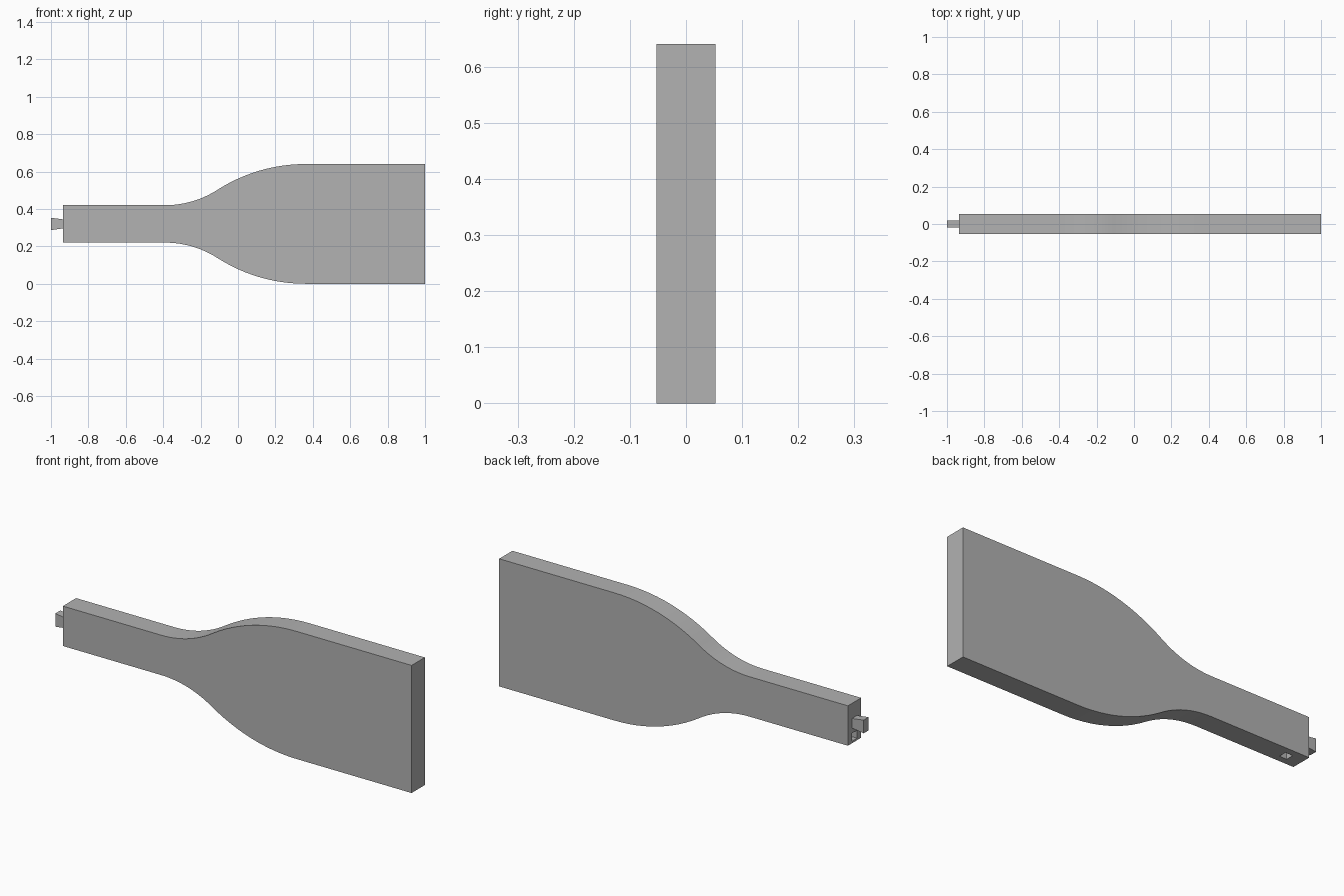
import bpy, bmesh, math

cube = bpy.data.objects.get("Cube")
if cube:
    bpy.data.objects.remove(cube, do_unlink=True)

MID = 0.32        # height of the long axis
HALF = 0.0525     # half thickness of the board

grey = bpy.data.materials.new("plain_grey")
grey.use_nodes = True
colour = (0.445, 0.445, 0.445, 1)
grey.diffuse_color = colour
grey.node_tree.nodes["Principled BSDF"].inputs["Base Color"].default_value = colour


def extrude_profile(name, profile, half):
    """Solid from an (x, z) outline, extruded evenly in y."""
    bm = bmesh.new()
    face = bm.faces.new([bm.verts.new((x, -half, z)) for x, z in profile])
    new = bmesh.ops.extrude_face_region(bm, geom=[face])["geom"]
    verts = [v for v in new if isinstance(v, bmesh.types.BMVert)]
    bmesh.ops.translate(bm, verts=verts, vec=(0, 2 * half, 0))
    bmesh.ops.recalc_face_normals(bm, faces=bm.faces)
    mesh = bpy.data.meshes.new(name)
    bm.to_mesh(mesh)
    bm.free()
    mesh.materials.append(grey)
    obj = bpy.data.objects.new(name, mesh)
    bpy.context.collection.objects.link(obj)
    return obj


def rect(x0, x1, z0, z1):
    return [(x0, z0), (x1, z0), (x1, z1), (x0, z1)]


# Half outline: narrow handle, concave arc, convex arc, wide blade
START, END, NECK, WIDE, BEND = -0.39, 0.36, 0.10, 0.32, -0.11
theta = 2 * math.atan((WIDE - NECK) / (END - START))
r1 = (BEND - START) / math.sin(theta)
r2 = (END - BEND) / math.sin(theta)
STEPS = 12
half = [(-0.935, NECK)]
for i in range(STEPS + 1):
    a = theta * i / STEPS
    half.append((START + r1 * math.sin(a), NECK + r1 * (1 - math.cos(a))))
for i in range(STEPS - 1, -1, -1):
    a = theta * i / STEPS
    half.append((END - r2 * math.sin(a), WIDE - r2 * (1 - math.cos(a))))
half.append((1, WIDE))
outline = [(x, MID - h) for x, h in half] + [(x, MID + h) for x, h in reversed(half)]
paddle = extrude_profile("paddle_body", outline, HALF)

# Small square pockets in the handle end and its underside
pockets = {"end_pocket": rect(-1, -0.89, 0.23, 0.27),
           "underside_pocket": rect(-0.87, -0.83, 0.18, 0.28)}
for name, profile in pockets.items():
    cutter = extrude_profile(name + "_cutter", profile, 0.02)
    cutter.hide_render = True
    cutter.hide_set(True)
    cutter.display_type = 'WIRE'
    mod = paddle.modifiers.new(name, 'BOOLEAN')
    mod.operation = 'DIFFERENCE'
    mod.solver = 'EXACT'
    mod.object = cutter

# Apply the cuts and drop the cutters
bpy.context.view_layer.update()
graph = bpy.context.evaluated_depsgraph_get()
cut_mesh = bpy.data.meshes.new_from_object(paddle.evaluated_get(graph))
paddle.modifiers.clear()
paddle.data = cut_mesh
for name in pockets:
    bpy.data.objects.remove(bpy.data.objects[name + "_cutter"], do_unlink=True)

# Flared peg on the handle end
extrude_profile("end_peg", [(-1, MID - 0.033), (-0.934, MID - 0.024),
                            (-0.934, MID + 0.024), (-1, MID + 0.033)], 0.02)

# Smooth the curved sides only
bpy.ops.object.select_all(action='DESELECT')
paddle.select_set(True)
bpy.context.view_layer.objects.active = paddle
bpy.ops.object.shade_smooth_by_angle(angle=math.radians(25))
